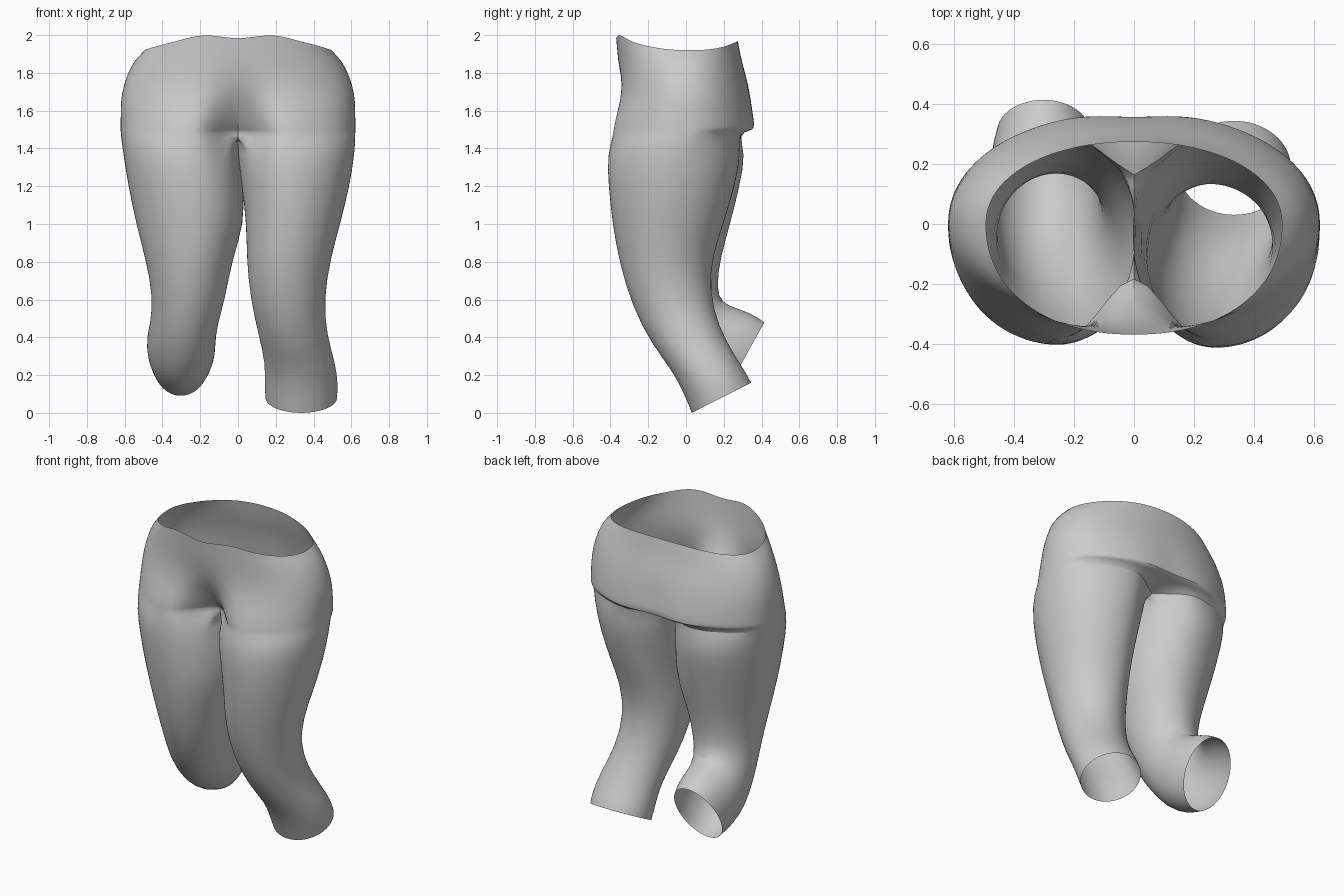
import bpy, bmesh, math
from mathutils import Vector

if "Cube" in bpy.data.objects:
    bpy.data.objects.remove(bpy.data.objects["Cube"])

N, M = 28, 10   # segments on the outer arc and on the inner thigh of each leg


def power(v, e):
    return math.copysign(abs(v) ** e, v)


# Hip rows: z, half width, front y, back y, front pinch, back pinch, front roundness
HIPS = [
    (1.92, 0.495, -0.37, 0.275, 0.0, 0.0, 0.92),
    (1.86, 0.555, -0.36, 0.295, 0.0, 0.0, 0.94),
    (1.78, 0.592, -0.355, 0.32, 0.03, 0.0, 0.95),
    (1.69, 0.618, -0.365, 0.345, 0.14, 0.02, 0.95),
    (1.61, 0.622, -0.39, 0.362, 0.34, 0.04, 0.93),
    (1.54, 0.622, -0.41, 0.373, 0.50, 0.04, 0.90),
    (1.505, 0.622, -0.417, 0.376, 0.60, 0.05, 0.89),
    (1.495, 0.622, -0.418, 0.363, 0.62, 0.15, 0.88),
    (1.475, 0.622, -0.42, 0.308, 0.68, 0.58, 0.87),
]
# Leg rows: outer x, inner x, front y, front z, back y, back z
LEG_RIGHT = [
    (0.62, -0.01, -0.42, 1.38, 0.295, 1.38),
    (0.592, 0.02, -0.412, 1.20, 0.26, 1.20),
    (0.542, 0.045, -0.39, 1.00, 0.20, 1.00),
    (0.49, 0.045, -0.355, 0.80, 0.14, 0.83),
    (0.455, 0.065, -0.285, 0.56, 0.125, 0.65),
    (0.47, 0.11, -0.18, 0.36, 0.17, 0.46),
    (0.517, 0.145, -0.07, 0.22, 0.26, 0.30),
    (0.53, 0.14, -0.01, 0.10, 0.32, 0.21),
    (0.525, 0.145, 0.03, 0.0, 0.345, 0.16),
]
LEG_LEFT = [
    (0.61, -0.01, -0.41, 1.38, 0.32, 1.38),
    (0.582, -0.03, -0.402, 1.20, 0.285, 1.20),
    (0.54, -0.035, -0.38, 1.00, 0.235, 1.00),
    (0.49, 0.03, -0.34, 0.80, 0.185, 0.83),
    (0.45, 0.065, -0.27, 0.57, 0.16, 0.66),
    (0.465, 0.11, -0.16, 0.36, 0.19, 0.58),
    (0.485, 0.12, -0.03, 0.20, 0.27, 0.555),
    (0.48, 0.12, 0.09, 0.12, 0.36, 0.52),
    (0.458, 0.147, 0.20, 0.09, 0.415, 0.48),
]


def hip_row(row, side, wavy):
    """Half ring from centre front round the outside to centre back."""
    z, w, yf, yb, pf, pb, e = row
    pts = []
    for i in range(N + 1):
        a = -math.pi / 2 + math.pi * i / N
        ex = e if math.sin(a) < 0 else 0.95
        x = w * power(math.cos(a), ex) if 0 < i < N else 0.0
        s = power(math.sin(a), ex)
        y = s * (yb if s > 0 else -yf)
        y *= 1 - (pb if s > 0 else pf) * math.exp(-(x / 0.13) ** 2)
        dz = 0.0
        if wavy and s > 0:
            dz = 0.11 * (y / 0.36) ** 3
        elif wavy:
            dz = (0.065 * (y / 0.35) ** 2 + 0.015 * math.exp(-((x - 0.2) / 0.1) ** 2)
                  - 0.012 * math.exp(-(x / 0.08) ** 2))
        pts.append(Vector((side * x, y, z + dz)))
    return pts


def leg_row(row, side):
    """Full tilted ring, starting at the inner front corner."""
    xo, xi, yf, zf, yb, zb = row
    cx = xi + (xo - xi) * (0.45 if zf > 0.7 else 0.5)   # thighs bulge inward
    pts = []
    for i in range(N + M):
        deg = -135 + 270 * i / N if i <= N else 135 + 90 * (i - N) / M
        a = math.radians(deg)
        c = math.cos(a)
        t = (math.sin(a) + 1) / 2
        pts.append(Vector((side * (cx + c * (xo - cx if c > 0 else cx - xi)),
                           yf + (yb - yf) * t, zf + (zb - zf) * t)))
    return pts


def bridge(bm, upper, lower, side, closed):
    count = len(upper)
    for i in range(count if closed else count - 1):
        j = (i + 1) % count
        quad = [upper[i], lower[i], lower[j], upper[j]]
        bm.faces.new(quad if side > 0 else quad[::-1])


bm = bmesh.new()
for side, leg in ((1, LEG_RIGHT), (-1, LEG_LEFT)):
    # Hip shell with wavy waist edge
    rows = [[bm.verts.new(p) for p in hip_row(r, side, k == 0)] for k, r in enumerate(HIPS)]
    for up, low in zip(rows, rows[1:]):
        bridge(bm, up, low, side, False)
    # Crotch line closes the half ring into the top of the leg
    last = rows[-1]
    back, front = last[N].co, last[0].co
    crotch = []
    for k in range(1, M):
        p = back.lerp(front, k / M)
        p.z += 0.02 * math.sin(math.pi * k / M)
        crotch.append(bm.verts.new(p))
    ring = last + crotch
    # Leg tube, open at the cuff
    for r in leg:
        nxt = [bm.verts.new(p) for p in leg_row(r, side)]
        bridge(bm, ring, nxt, side, True)
        ring = nxt

bmesh.ops.remove_doubles(bm, verts=bm.verts, dist=0.0005)
mesh = bpy.data.meshes.new("trousers")
bm.to_mesh(mesh)
bm.free()
trousers = bpy.data.objects.new("trousers", mesh)
bpy.context.collection.objects.link(trousers)

# Smooth cloth surface
sub = trousers.modifiers.new("smooth", 'SUBSURF')
sub.levels = sub.render_levels = 1
bpy.context.view_layer.objects.active = trousers
trousers.select_set(True)
bpy.ops.object.shade_smooth_by_angle(angle=math.radians(50))
